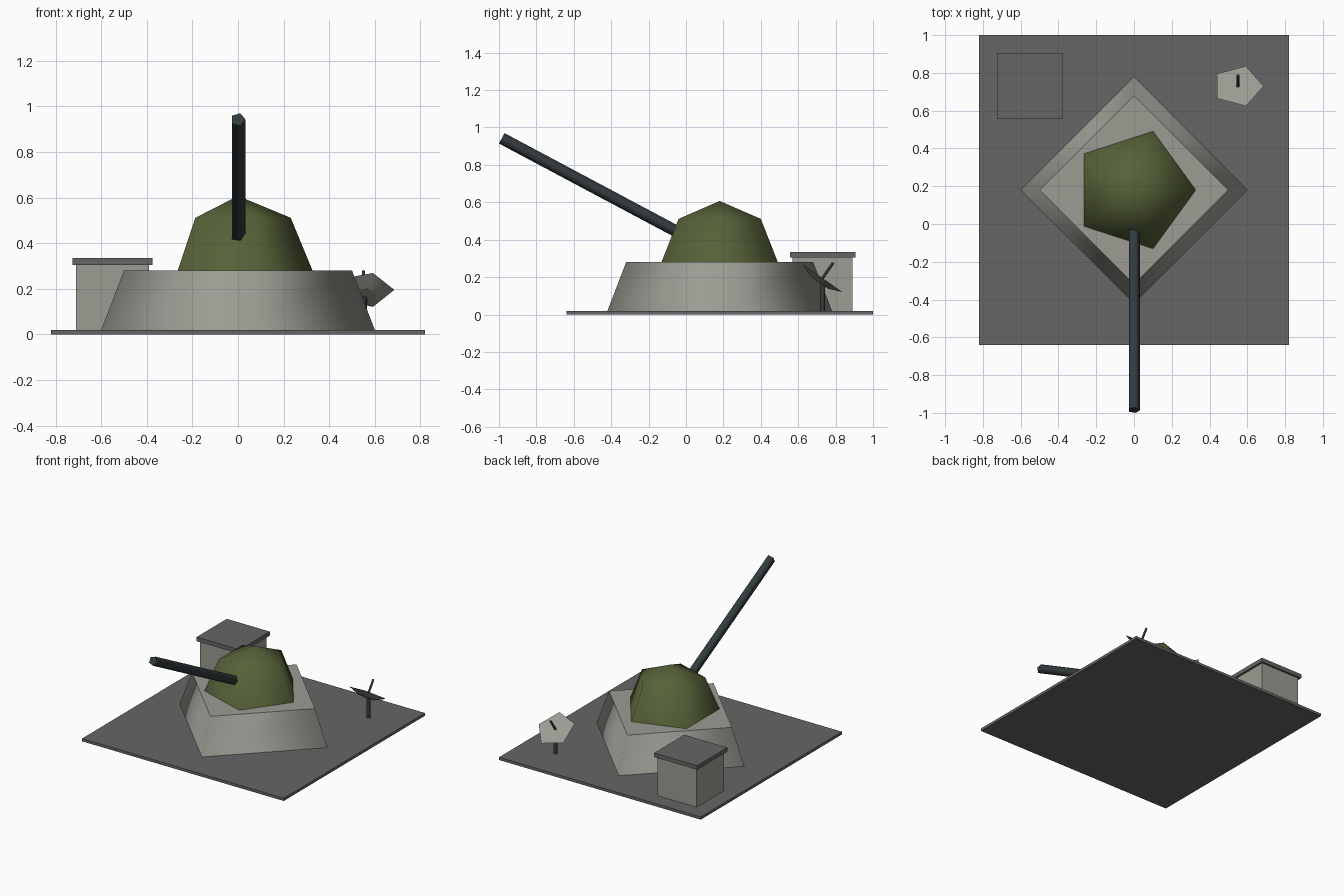
import bpy
import bmesh
import math
from mathutils import Matrix, Vector

cube = bpy.data.objects.get("Cube")
if cube:
    bpy.data.objects.remove(cube, do_unlink=True)


def material(name, hex_code):
    """Flat colour from an sRGB hex string, stored as linear values."""
    srgb = [int(hex_code[i:i + 2], 16) / 255 for i in (0, 2, 4)]
    rgba = [((c + 0.055) / 1.055) ** 2.4 for c in srgb] + [1]
    mat = bpy.data.materials.new(name)
    mat.use_nodes = True
    mat.diffuse_color = rgba
    mat.node_tree.nodes["Principled BSDF"].inputs["Base Color"].default_value = rgba
    return mat


slab_grey = material("dark grey", "666666")
concrete = material("concrete grey", "9C9C94")
olive = material("olive green", "566138")
gunmetal = material("gunmetal", "333B3E")


def finish(bm, name, mat):
    bmesh.ops.recalc_face_normals(bm, faces=bm.faces)
    mesh = bpy.data.meshes.new(name)
    bm.to_mesh(mesh)
    bm.free()
    mesh.materials.append(mat)
    obj = bpy.data.objects.new(name, mesh)
    bpy.context.collection.objects.link(obj)
    return obj


def box(name, mat, centre, size):
    bm = bmesh.new()
    bmesh.ops.create_cube(bm, size=1)
    bmesh.ops.scale(bm, vec=size, verts=bm.verts)
    bmesh.ops.translate(bm, vec=centre, verts=bm.verts)
    return finish(bm, name, mat)


def lathe(name, mat, sides, profile, start=(0, 0, 0), axis=(0, 0, 1)):
    """Rings of (radius, height) with smooth walls and flat caps, aimed along axis.
    The first corner of each ring points to +x; radius 0 makes a tip."""
    bm = bmesh.new()
    rings = []
    for radius, height in profile:
        count = sides if radius else 1
        rings.append([bm.verts.new((radius * math.cos(math.tau * i / sides),
                                    radius * math.sin(math.tau * i / sides), height))
                      for i in range(count)])
    for low, high in zip(rings, rings[1:]):
        for i in range(sides):
            j = (i + 1) % sides
            top = [high[j], high[i]] if len(high) > 1 else [high[0]]
            bm.faces.new([low[i], low[j]] + top).smooth = True
    for ring in (rings[0], rings[-1]):
        if len(ring) > 1:
            bm.faces.new(ring)
    # All axes lie in the YZ plane, so tilting about x keeps the corners aligned
    tilt = Matrix.Rotation(-math.atan2(axis[1], axis[2]), 4, 'X')
    bmesh.ops.transform(bm, matrix=Matrix.Translation(start) @ tilt, verts=bm.verts)
    return finish(bm, name, mat)


# Ground slab
box("ground_slab", slab_grey, (0, 0.18, 0.01), (1.64, 1.64, 0.02))

# Four-sided sloped plinth
lathe("plinth", concrete, 4, [(0.6, 0.02), (0.5, 0.28)], (0, 0.18, 0))

# Faceted turret dome
R = 0.327
lathe("turret_dome", olive, 5,
      [(R, 0), (R * math.sqrt(0.5), R * math.sqrt(0.5)), (0, R)], (0, 0.18, 0.28))

# Raised gun barrel, rooted inside the dome
muzzle = Vector((0, -0.985, 0.942))
root = Vector((0, 0.1, 0.364))
lathe("gun_barrel", gunmetal, 5, [(0.033, 0), (0.033, (muzzle - root).length)],
      root, muzzle - root)

# Store hut with overhanging roof
box("hut_walls", concrete, (-0.55, 0.73, 0.162), (0.32, 0.32, 0.286))
box("hut_roof", slab_grey, (-0.55, 0.73, 0.32), (0.35, 0.35, 0.03))

# Dish antenna: mast, tilted dish and feed rod
dish_centre = Vector((0.55, 0.73, 0.195))
tilt = math.radians(35)
aim = Vector((0, math.sin(tilt), math.cos(tilt)))
lathe("dish_mast", gunmetal, 5, [(0.015, 0.02), (0.015, 0.18)], (0.55, 0.73, 0))
lathe("dish", concrete, 5, [(0.06, -0.03), (0.136, 0)], dish_centre, aim)
lathe("dish_feed_rod", gunmetal, 5, [(0.008, -0.01), (0.008, 0.1)], dish_centre, aim)
